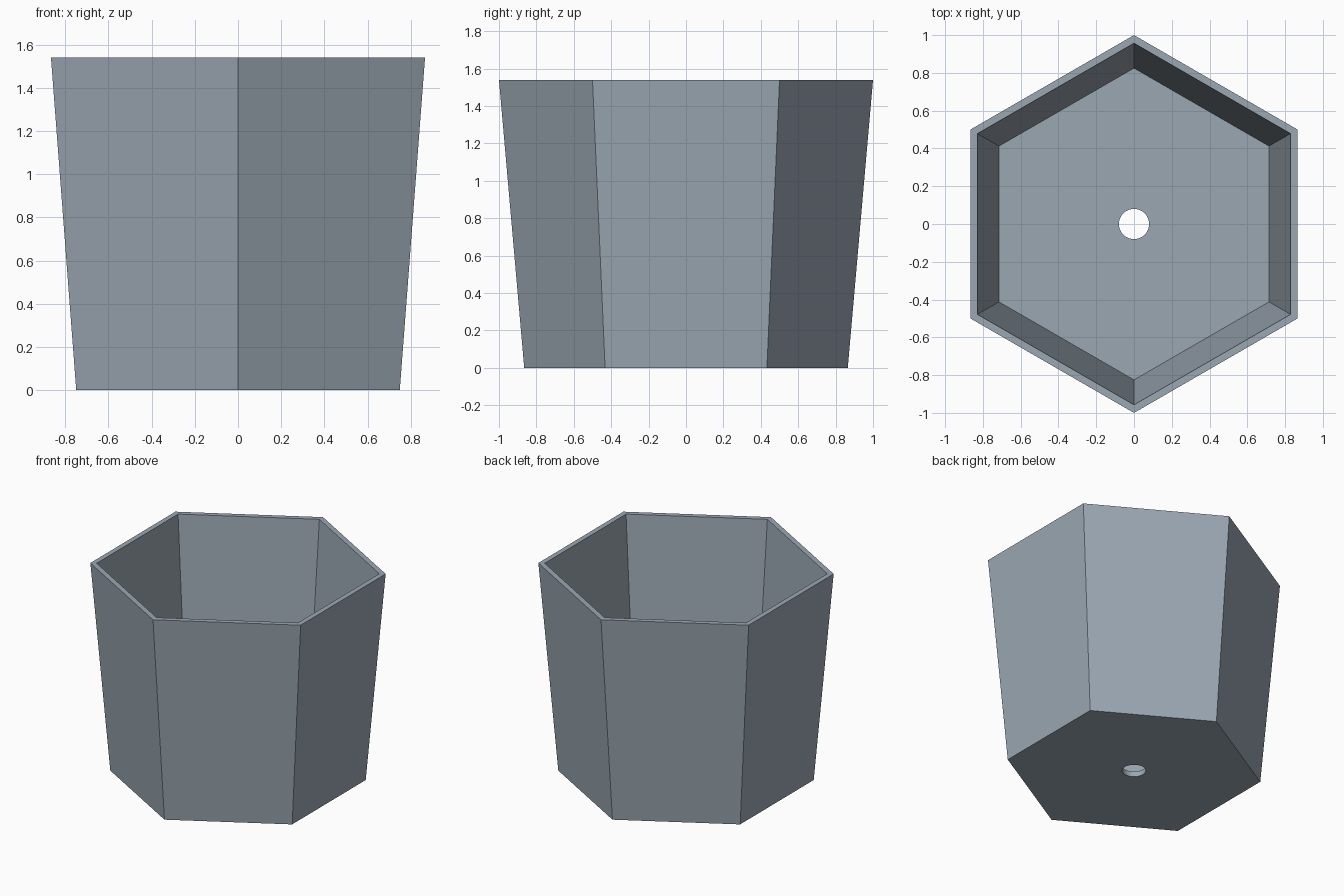
import bpy
import bmesh
from math import sin, cos, tau

cube = bpy.data.objects.get("Cube")
if cube:
    bpy.data.objects.remove(cube, do_unlink=True)

HEIGHT = 1.54
FLOOR = 0.04
HOLE_RADIUS = 0.08

# Blue-grey pot colour
clay = bpy.data.materials.new("blue_grey")
clay.use_nodes = True
colour = (0.33, 0.39, 0.45, 1)
clay.diffuse_color = colour
clay.node_tree.nodes["Principled BSDF"].inputs["Base Color"].default_value = colour


def lofted(name, rings, sides):
    """Closed solid through (radius, z) rings, with a corner pointing to +y."""
    bm = bmesh.new()
    loops = [[bm.verts.new((r * sin(tau * i / sides), r * cos(tau * i / sides), z))
              for i in range(sides)] for r, z in rings]
    for a, b in zip(loops, loops[1:]):
        for i in range(sides):
            j = (i + 1) % sides
            bm.faces.new((a[i], a[j], b[j], b[i]))
    bm.faces.new(loops[0])
    bm.faces.new(loops[-1])
    bmesh.ops.recalc_face_normals(bm, faces=bm.faces)
    mesh = bpy.data.meshes.new(name)
    bm.to_mesh(mesh)
    bm.free()
    mesh.materials.append(clay)
    obj = bpy.data.objects.new(name, mesh)
    bpy.context.collection.objects.link(obj)
    return obj


# Hexagonal tapered pot: outer wall, rim, inner wall and floor
pot = lofted("plant_pot", [(0.865, 0), (1, HEIGHT), (0.957, HEIGHT), (0.825, FLOOR)], 6)

# Round drainage hole through the floor
cutter = lofted("drain_hole_cutter", [(HOLE_RADIUS, -0.1), (HOLE_RADIUS, 0.2)], 48)
cutter.hide_render = True
cut = pot.modifiers.new("drain_hole", "BOOLEAN")
cut.operation = "DIFFERENCE"
cut.solver = "EXACT"
cut.object = cutter
bpy.ops.object.select_all(action="DESELECT")
bpy.context.view_layer.objects.active = pot
pot.select_set(True)
bpy.ops.object.modifier_apply(modifier=cut.name)
bpy.data.objects.remove(cutter, do_unlink=True)

# Keep the planar walls crisp and the hole round
bpy.ops.object.shade_smooth_by_angle(angle=0.4)
